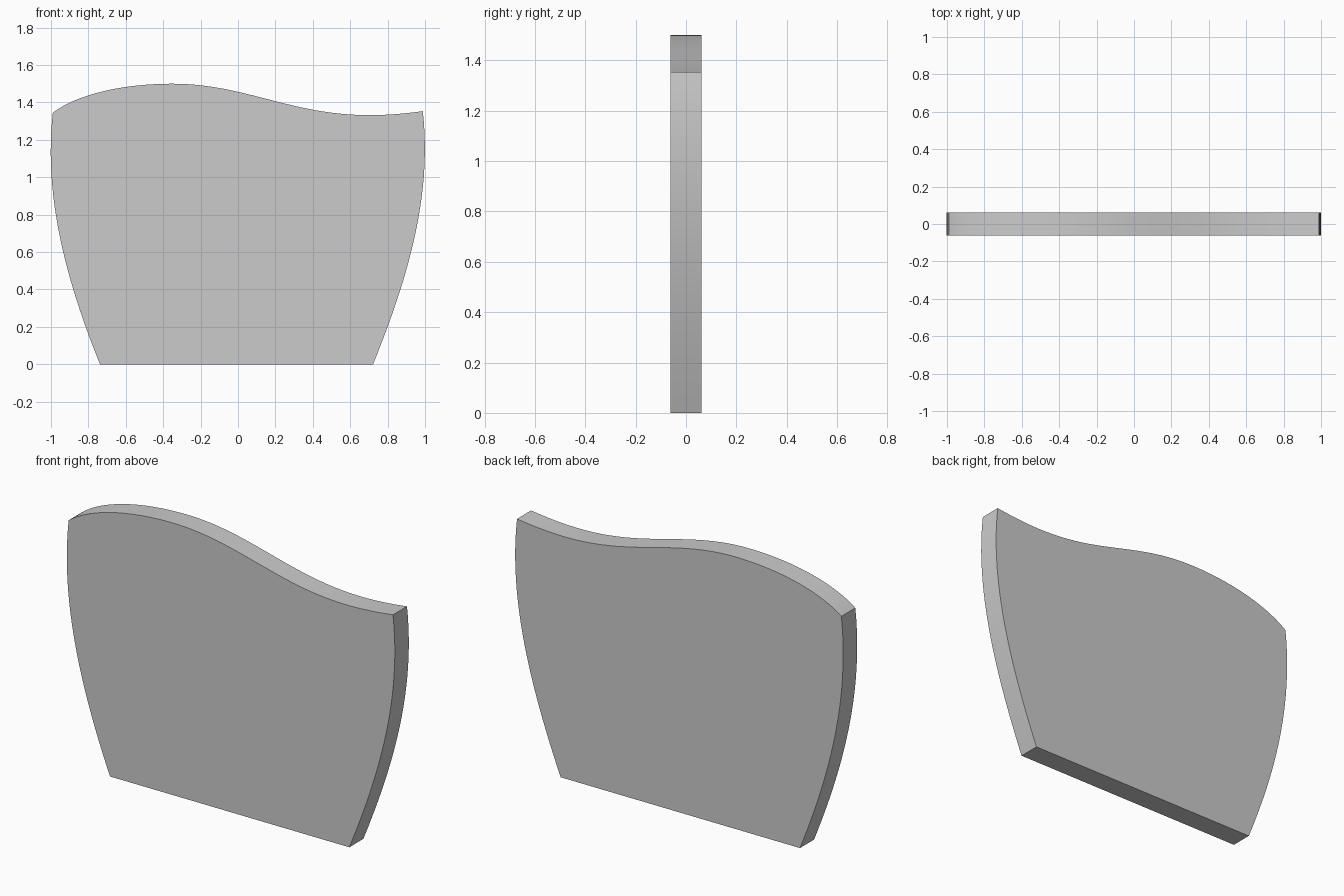
import bpy, bmesh
from math import radians
from mathutils import Vector
from mathutils.geometry import interpolate_bezier

if "Cube" in bpy.data.objects:
    bpy.data.objects.remove(bpy.data.objects["Cube"])

HALF_DEPTH = 0.061

# Outline as cubic segments (start, handle, handle, end) in x, z;
# the closing straight segment is the flat bottom
segments = [
    ((0.722, 0), (0.905, 0.45), (1.04, 0.90), (0.988, 1.353)),           # right side
    ((0.988, 1.353), (0.89, 1.34), (0.80, 1.332), (0.70, 1.332)),        # top, right end
    ((0.70, 1.332), (0.285, 1.332), (0.035, 1.50), (-0.35, 1.50)),       # top, wave
    ((-0.35, 1.50), (-0.60, 1.50), (-0.85, 1.45), (-0.99, 1.345)),       # top, left end
    ((-0.99, 1.345), (-1.04, 0.90), (-0.92, 0.45), (-0.738, 0)),         # left side
]

outline = []
for seg in segments:
    pts = interpolate_bezier(*[Vector((x, 0, z)) for x, z in seg], 25)
    outline += pts[:-1]
outline.append(Vector((-0.738, 0, 0)))

# Panel: fill the front outline and extrude it to the back
bm = bmesh.new()
front = bm.faces.new([bm.verts.new((p.x, -HALF_DEPTH, p.z)) for p in outline])
result = bmesh.ops.extrude_face_region(bm, geom=[front], use_keep_orig=True)
back_verts = [g for g in result["geom"] if isinstance(g, bmesh.types.BMVert)]
bmesh.ops.translate(bm, verts=back_verts, vec=(0, 2 * HALF_DEPTH, 0))
bmesh.ops.recalc_face_normals(bm, faces=bm.faces)

mesh = bpy.data.meshes.new("curved_panel")
bm.to_mesh(mesh)
bm.free()
panel = bpy.data.objects.new("curved_panel", mesh)
bpy.context.collection.objects.link(panel)

# Smooth the curved rims, keep the face edges sharp
bpy.context.view_layer.objects.active = panel
panel.select_set(True)
bpy.ops.object.shade_smooth_by_angle(angle=radians(30))
